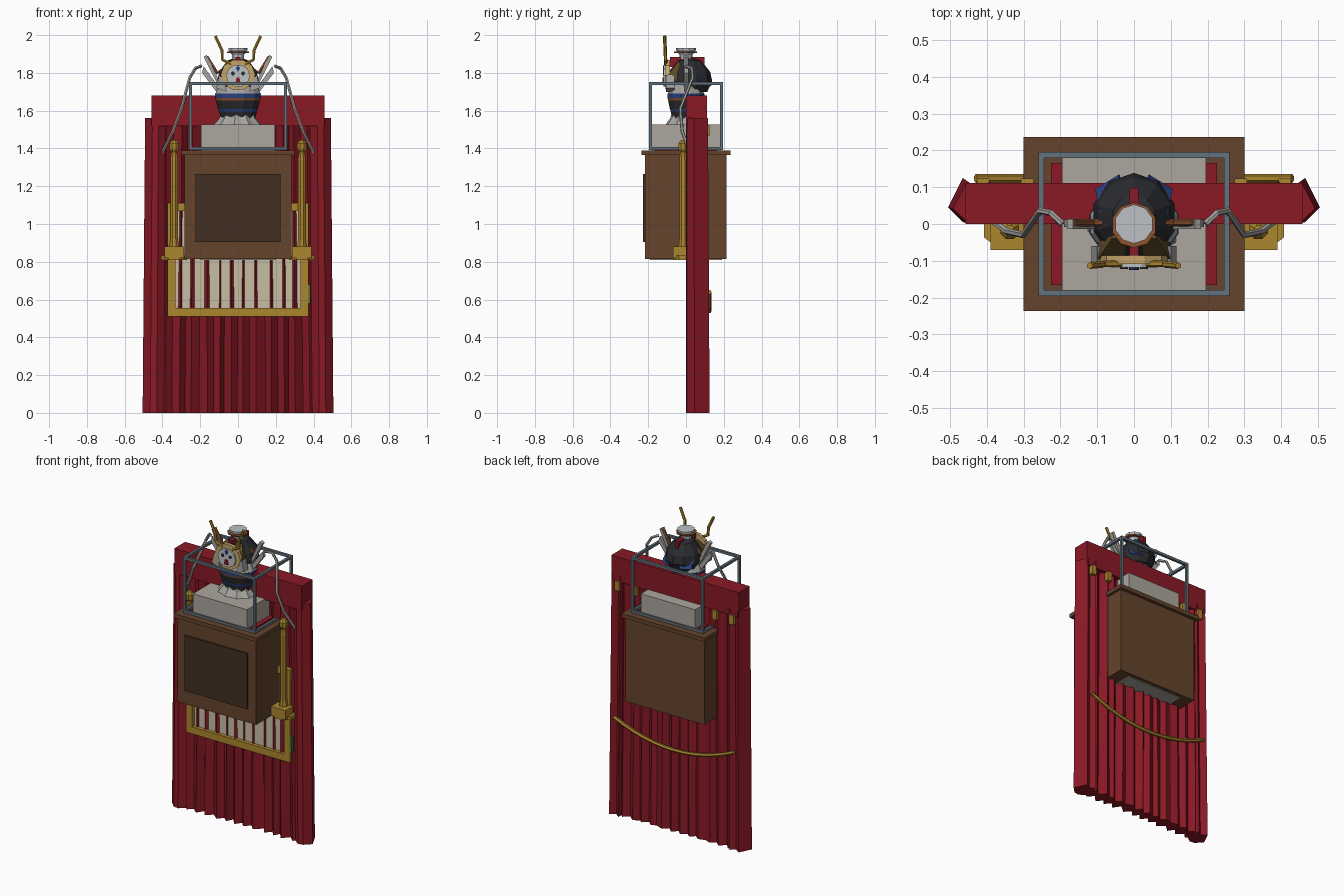
import bpy, bmesh, math, random
from mathutils import Vector

if "Cube" in bpy.data.objects:
    bpy.data.objects.remove(bpy.data.objects["Cube"])

random.seed(4)
# Colours as display values, converted to linear
COL = dict(red=(138, 25, 37), wood=(100, 67, 44), dark_wood=(68, 47, 34), gold=(172, 134, 46),
           cream=(200, 190, 165), stone=(172, 166, 157), steel=(98, 114, 124), silver=(165, 164, 160),
           black=(42, 43, 47), blue=(40, 66, 130), orange=(142, 82, 46), tan=(200, 165, 105),
           brown=(98, 78, 42), green=(70, 110, 60), white=(190, 193, 197))
MATS = {}
for key, c in COL.items():
    MATS[key] = bpy.data.materials.new(key)
    MATS[key].diffuse_color = (*[((v / 255 + .055) / 1.055) ** 2.4 for v in c], 1)


def finish(name, bm, mat):
    bmesh.ops.recalc_face_normals(bm, faces=bm.faces)
    me = bpy.data.meshes.new(name)
    bm.to_mesh(me)
    bm.free()
    me.materials.append(MATS[mat])
    ob = bpy.data.objects.new(name, me)
    bpy.context.collection.objects.link(ob)
    return ob


def box(name, x, y, z, mat):
    """Box from (min, max) pairs."""
    bm = bmesh.new()
    bmesh.ops.create_cube(bm, size=1)
    for v in bm.verts:
        v.co = [(r[0] + r[1]) / 2 + c * (r[1] - r[0]) for r, c in zip((x, y, z), v.co)]
    return finish(name, bm, mat)


def loft(name, rings, mat):
    """Closed solid through rings with equal point counts."""
    bm = bmesh.new()
    loops = [[bm.verts.new(p) for p in r] for r in rings]
    n = len(loops[0])
    for a, b in zip(loops, loops[1:]):
        for i in range(n):
            bm.faces.new((a[i], a[(i + 1) % n], b[(i + 1) % n], b[i]))
    bm.faces.new(loops[0])
    bm.faces.new(loops[-1])
    return finish(name, bm, mat)


def lathe(name, profile, mat, at=(0, 0), n=10, sy=1.0, pleat=0.0):
    """Revolve (radius, z) pairs about the vertical; pleat alternates the radius."""
    rings = [[(at[0] + r * (1 - pleat * (i % 2)) * math.cos(math.tau * (i + .5) / n),
               at[1] + sy * r * (1 - pleat * (i % 2)) * math.sin(math.tau * (i + .5) / n), z)
              for i in range(n)] for r, z in profile]
    return loft(name, rings, mat)


def tube(name, pts, r, mat, n=6):
    pts = [Vector(p) for p in pts]
    rings = []
    for i, p in enumerate(pts):
        d = (pts[min(i + 1, len(pts) - 1)] - pts[max(i - 1, 0)]).normalized()
        ref = Vector((0, 1, 0)) if abs(d.y) < .9 else Vector((0, 0, 1))
        u = d.cross(ref).normalized()
        w = d.cross(u)
        rings.append([p + r * (math.cos(a) * u + math.sin(a) * w)
                      for a in [math.tau * (k + .5) / n for k in range(n)]])
    return loft(name, rings, mat)


def plate(name, pts, y, mat):
    """Flat (x, z) outline with thickness y = (min, max)."""
    return loft(name, [[(px, v, pz) for px, pz in pts] for v in y], mat)


def disc(cx, cz, rx, rz, n=10):
    return [(cx + rx * math.cos(math.tau * i / n), cz + rz * math.sin(math.tau * i / n)) for i in range(n)]


# Pleated drape
N = 24
xs = [-.41 + .82 * i / N + (random.uniform(-.011, .011) if 0 < i < N else 0) for i in range(N + 1)]
front = [(x, random.uniform(.004, .016) if i % 2 else random.uniform(.045, .06)) for i, x in enumerate(xs)]
back = [(x, random.uniform(.106, .12) if i % 2 else random.uniform(.075, .095)) for i, x in enumerate(xs)]
outline = front + back[::-1]
loft("pleated_drape", [[(x, y, 0) for x, y in outline],
                       [(x * .98 + random.uniform(-.009, .009), .065 + (y - .065) * .85, 1.56)
                        for x, y in outline]], "red")

# Side folds and valance
fold = [(.39, .03), (.43, 0), (.465, .005), (.505, .045), (.465, .125), (.43, .10), (.40, .125)]
for s, side in ((-1, "left"), (1, "right")):
    loft(side + "_drape_fold", [[(s * x, y, 0) for x, y in fold],
                                [(s * (x * .96 + .007), y * .93, 1.56) for x, y in fold]], "red")
box("valance", (-.458, .458), (0, .112), (1.52, 1.68), "red")

# Picture frame behind the cabinet, drape folds showing through it
for s, side in ((-1, "left"), (1, "right")):
    box(side + "_frame_stile", sorted((s * .33, s * .372)), (0, .035), (.51, 1.11), "gold")
box("frame_bottom_rail", (-.372, .372), (0, .035), (.51, .555), "gold")
box("frame_top_rail", (-.372, .372), (0, .035), (1.068, 1.11), "gold")
box("frame_canvas", (-.335, .335), (.024, .034), (.55, 1.07), "cream")
box("frame_tag", (.37, .384), (0, .02), (.58, .68), "green")

# Cabinet
box("cabinet_body", (-.283, .283), (-.218, .215), (.815, 1.37), "wood")
box("cabinet_top", (-.3, .3), (-.236, .236), (1.365, 1.39), "wood")
box("cabinet_front_panel", (-.225, .225), (-.228, -.21), (.905, 1.265), "dark_wood")
box("cabinet_underside", (-.2, .2), (-.19, .19), (.81, .82), "stone")

# Display plinth with cloth strips
box("plinth", (-.195, .195), (-.185, .185), (1.39, 1.527), "stone")
for s, side in ((-1, "left"), (1, "right")):
    box(side + "_cloth_strip", sorted((s * .195, s * .226)), (-.165, .165), (1.385, 1.402), "red")

# Metal case edges
E = .008
for z, lvl in ((1.40, "lower"), (1.745, "upper")):
    for s in (-1, 1):
        box(f"case_{lvl}_long_bar", (-.26, .26), (s * .187 - E, s * .187 + E), (z - E, z + E), "steel")
        box(f"case_{lvl}_side_bar", (s * .252 - E, s * .252 + E), (-.187, .187), (z - E, z + E), "steel")
for sx in (-1, 1):
    for sy in (-1, 1):
        box("case_post", (sx * .252 - E, sx * .252 + E), (sy * .187 - E, sy * .187 + E), (1.40, 1.745), "steel")

# Gold posts, drape clips, and bent grey arms on each side
arm = [(.195, 0, 1.836), (.225, .03, 1.825), (.255, .036, 1.775), (.30, -.03, 1.61),
       (.345, -.02, 1.49), (.40, .02, 1.38)]
for s, side in ((-1, "left"), (1, "right")):
    c = (s * .338, -.015)
    box(side + "_post_base", sorted((s * .285, s * .39)), (-.07, .01), (.82, .88), "gold")
    lathe(side + "_post_foot", [(.075, .81), (.075, .832)], "gold", c, 8, .75)
    lathe(side + "_gold_post", [(.028, .87), (.022, .92), (.022, 1.34), (.016, 1.38), (.026, 1.395),
                                (.028, 1.425), (.012, 1.445)], "gold", c, 8)
    tube(side + "_bent_arm", [(s * x, y, z) for x, y, z in arm], .009, "silver")
    for x in (.13, .29, .41):
        box(side + "_drape_clip", (s * x - .017, s * x + .017), (.10, .124), (1.465, 1.525), "gold")

# Sagging rope across the back
tube("back_rope", [(-.43 + .86 * i / 12, .124, .54 + .1 * (i / 6 - 1) ** 2) for i in range(13)], .012, "gold")

# Armour stand skirt and banded body
lathe("pleated_skirt", [(.13, 1.525), (.10, 1.56), (.088, 1.59)], "silver", n=20, sy=.85, pleat=.1)
bands = [(.09, 1.555), (.102, 1.595), (.108, 1.61), (.12, 1.655), (.124, 1.667), (.125, 1.69)]
for (a, b), m in zip(zip(bands, bands[1:]), ("black", "blue", "black", "orange", "blue")):
    lathe("body_band_" + m, [a, b], m, n=12, sy=.82)
lathe("shoulder_collar", [(.123, 1.69), (.10, 1.75), (.07, 1.78)], "silver", n=12, sy=.8)

# Helmet with brow plate, cup finial and crest strip
lathe("helmet_bowl", [(.09, 1.70), (.115, 1.755), (.105, 1.805), (.06, 1.865), (.03, 1.875)],
      "black", (0, .018), 10, 1.05)
loft("helmet_brow", [[(-.06, -.04, 1.862), (.06, -.04, 1.862), (.06, -.03, 1.85), (-.06, -.03, 1.85)],
                     [(-.098, -.095, 1.79), (.098, -.095, 1.79), (.098, -.05, 1.75), (-.098, -.05, 1.75)]], "brown")
lathe("finial_rim", [(.06, 1.905), (.062, 1.913)], "orange", (0, -.003))
lathe("finial_cup", [(.034, 1.87), (.034, 1.895), (.052, 1.92), (.053, 1.932)], "white")
box("red_crest_strip", (-.012, .012), (-.085, .098), (1.83, 1.885), "red")

# Mask face
plate("mask_surround", disc(0, 1.79, .092, .082), (-.108, -.085), "tan")
plate("mask_face", disc(0, 1.785, .064, .06), (-.118, -.10), "white")
plate("mask_nose", [(-.014, 1.745), (.014, 1.745), (.008, 1.775), (-.008, 1.775)], (-.125, -.11), "red")
plate("brow_mark", [(-.012, 1.825), (0, 1.805), (.012, 1.825), (0, 1.84)], (-.123, -.11), "blue")

# Mirrored face and helmet ornaments
for s, side in ((-1, "left"), (1, "right")):
    def m(pts):
        return [(s * p[0], *p[1:]) for p in pts]
    plate(side + "_eye", disc(s * .027, 1.797, .011, .011, 6), (-.122, -.11), "black")
    plate(side + "_cheek_guard", m([(.06, 1.70), (.115, 1.72), (.10, 1.79), (.07, 1.76)]), (-.105, -.06), "silver")
    tube(side + "_horn", m([(.035, -.108, 1.845), (.082, -.108, 1.87), (.085, -.11, 1.92), (.12, -.113, 1.995)]),
         .009, "gold")
    plate(side + "_upper_wing", m([(.09, 1.74), (.105, 1.73), (.182, 1.885), (.165, 1.895)]), (-.014, .014), "silver")
    plate(side + "_lower_wing", m([(.095, 1.715), (.115, 1.70), (.19, 1.80), (.182, 1.835)]), (-.008, .012), "silver")
    tube(side + "_wing_bar", m([(.05, .003, 1.84), (.11, .003, 1.80), (.165, .003, 1.885)]), .01, "orange")
    loft(side + "_neck_guard", [m([(.05, .05, 1.84), (.09, .03, 1.82), (.095, .04, 1.815), (.055, .065, 1.84)]),
                                m([(.035, .12, 1.74), (.10, .085, 1.74), (.105, .095, 1.73), (.04, .135, 1.73)])], "blue")

for m in bpy.data.materials:
    if m.users and not m.is_grease_pencil:
        m.use_nodes = True
        m.node_tree.nodes["Principled BSDF"].inputs["Base Color"].default_value = m.diffuse_color
